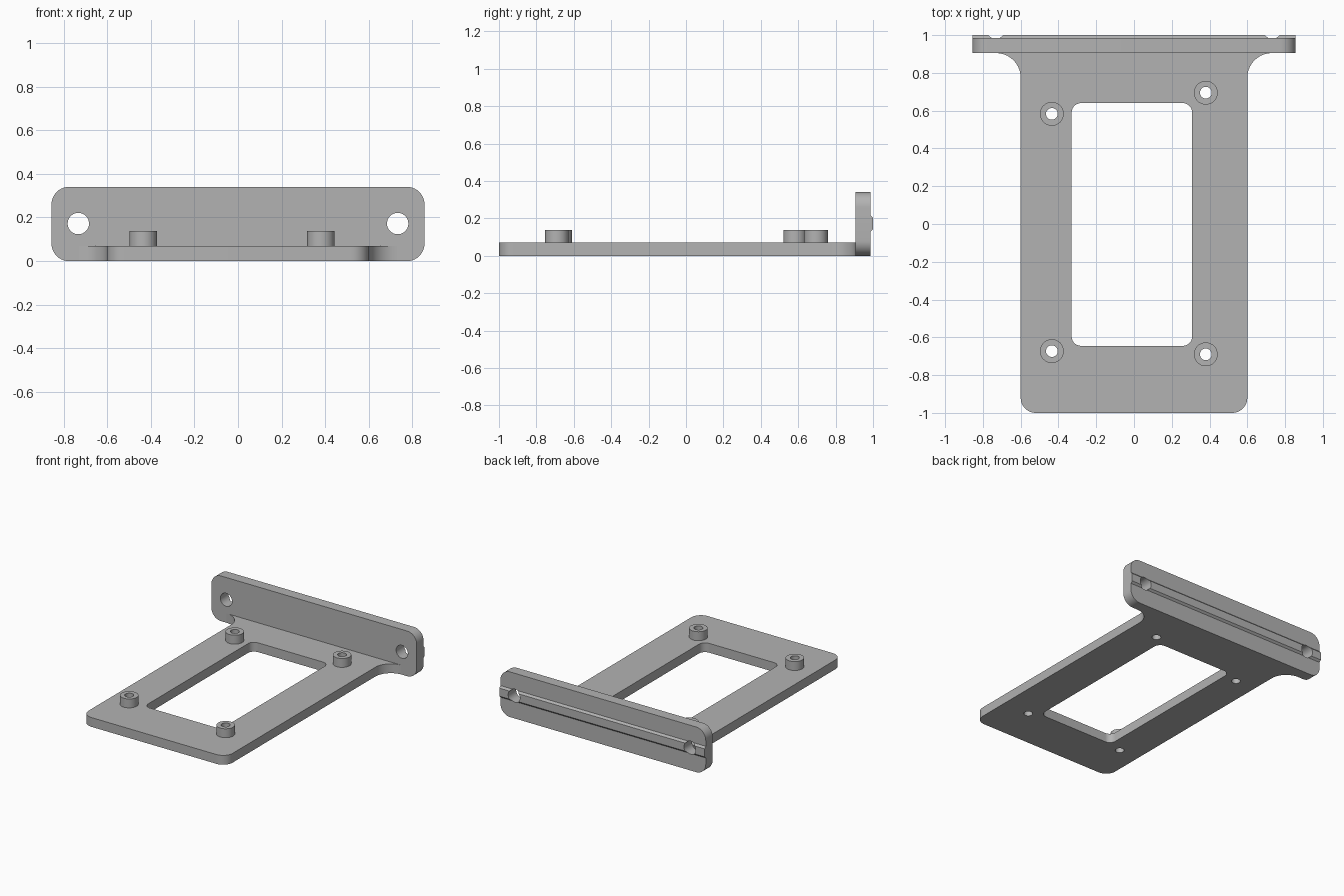
import bpy
import bmesh
from math import cos, sin, pi, radians

if "Cube" in bpy.data.objects:
    bpy.data.objects.remove(bpy.data.objects["Cube"], do_unlink=True)

grey = bpy.data.materials.new("plain grey")
grey.use_nodes = True
grey.diffuse_color = (0.45, 0.45, 0.45, 1)
grey.node_tree.nodes["Principled BSDF"].inputs["Base Color"].default_value = grey.diffuse_color


def arc(cx, cy, r, start, end, steps=10):
    """Points along an arc, angles in degrees."""
    angles = [radians(start + (end - start) * i / steps) for i in range(steps + 1)]
    return [(cx + r * cos(a), cy + r * sin(a)) for a in angles]


def circle(cx, cy, r):
    return arc(cx, cy, r, 0, 360, 40)[:-1]


def rounded_rect(x0, x1, y0, y1, r):
    return (arc(x0 + r, y0 + r, r, 180, 270) + arc(x1 - r, y0 + r, r, 270, 360)
            + arc(x1 - r, y1 - r, r, 0, 90) + arc(x0 + r, y1 - r, r, 90, 180))


# How a flat outline (u, v) and a depth w map to space for each extrusion axis
PLACE = {"x": lambda u, v, w: (w, u, v),
         "y": lambda u, v, w: (u, w, v),
         "z": lambda u, v, w: (u, v, w)}


def prism(name, outline, low, high, axis="z"):
    bm = bmesh.new()
    ends = [[bm.verts.new(PLACE[axis](u, v, w)) for u, v in outline] for w in (low, high)]
    for ring in ends:
        bm.faces.new(ring)
    n = len(outline)
    for i in range(n):
        j = (i + 1) % n
        bm.faces.new((ends[0][i], ends[0][j], ends[1][j], ends[1][i]))
    bmesh.ops.recalc_face_normals(bm, faces=bm.faces)
    mesh = bpy.data.meshes.new(name)
    bm.to_mesh(mesh)
    bm.free()
    obj = bpy.data.objects.new(name, mesh)
    bpy.context.scene.collection.objects.link(obj)
    mesh.materials.append(grey)
    return obj


def cut(obj, outlines, low, high, axis="z"):
    """Cut openings through a part, then shade it."""
    cutters = []
    for outline in outlines:
        cutter = prism("cutter", outline, low, high, axis)
        cutter.hide_render = True
        mod = obj.modifiers.new("opening", "BOOLEAN")
        mod.operation, mod.solver, mod.object = "DIFFERENCE", "EXACT", cutter
        cutters.append(cutter)
    bpy.context.view_layer.update()
    result = bpy.data.meshes.new_from_object(
        obj.evaluated_get(bpy.context.evaluated_depsgraph_get()))
    obj.modifiers.clear()
    obj.data = result
    for cutter in cutters:
        bpy.data.objects.remove(cutter, do_unlink=True)
    bpy.ops.object.select_all(action="DESELECT")
    obj.select_set(True)
    bpy.context.view_layer.objects.active = obj
    bpy.ops.object.shade_smooth_by_angle(angle=radians(30))


WALL_FRONT, WALL_BACK = 0.905, 0.986
PLATE_TOP, BOSS_TOP = 0.07, 0.137
FILLET = 0.13
BOSSES = {"back_right": (-0.435, 0.583), "back_left": (0.38, 0.695),
          "front_right": (-0.435, -0.673), "front_left": (0.38, -0.69)}

# Base plate: rounded front corners, concave fillets flaring out to the wall
half = (arc(0.52, -0.92, 0.08, 270, 360)
        + arc(0.6 + FILLET, WALL_FRONT - FILLET, FILLET, 180, 90))
outline = half + [(-x, y) for x, y in reversed(half)]
plate = prism("base_plate", outline, 0, PLATE_TOP)
window = rounded_rect(-0.33, 0.308, -0.645, 0.64, 0.05)
screw_holes = [circle(x, y, 0.031) for x, y in BOSSES.values()]
cut(plate, [window] + screw_holes, -0.1, 0.3)

# Hollow standoffs
for place, (x, y) in BOSSES.items():
    boss = prism(place + "_standoff", circle(x, y, 0.063), PLATE_TOP, BOSS_TOP)
    cut(boss, [circle(x, y, 0.031)], -0.1, 0.3)

# Upright mounting wall with two bolt holes
bolt_holes = [circle(s * 0.732, 0.172, 0.049) for s in (-1, 1)]
wall = prism("mounting_wall", rounded_rect(-0.855, 0.855, 0, 0.34, 0.08),
             WALL_FRONT, WALL_BACK, "y")
cut(wall, bolt_holes, 0.8, 1.1, "y")

# Chamfered locating rib across the back of the wall
rib_profile = [(WALL_BACK, 0.128), (1.0, 0.142), (1.0, 0.202), (WALL_BACK, 0.216)]
rib = prism("locating_rib", rib_profile, -0.855, 0.855, "x")
cut(rib, bolt_holes, 0.8, 1.1, "y")
